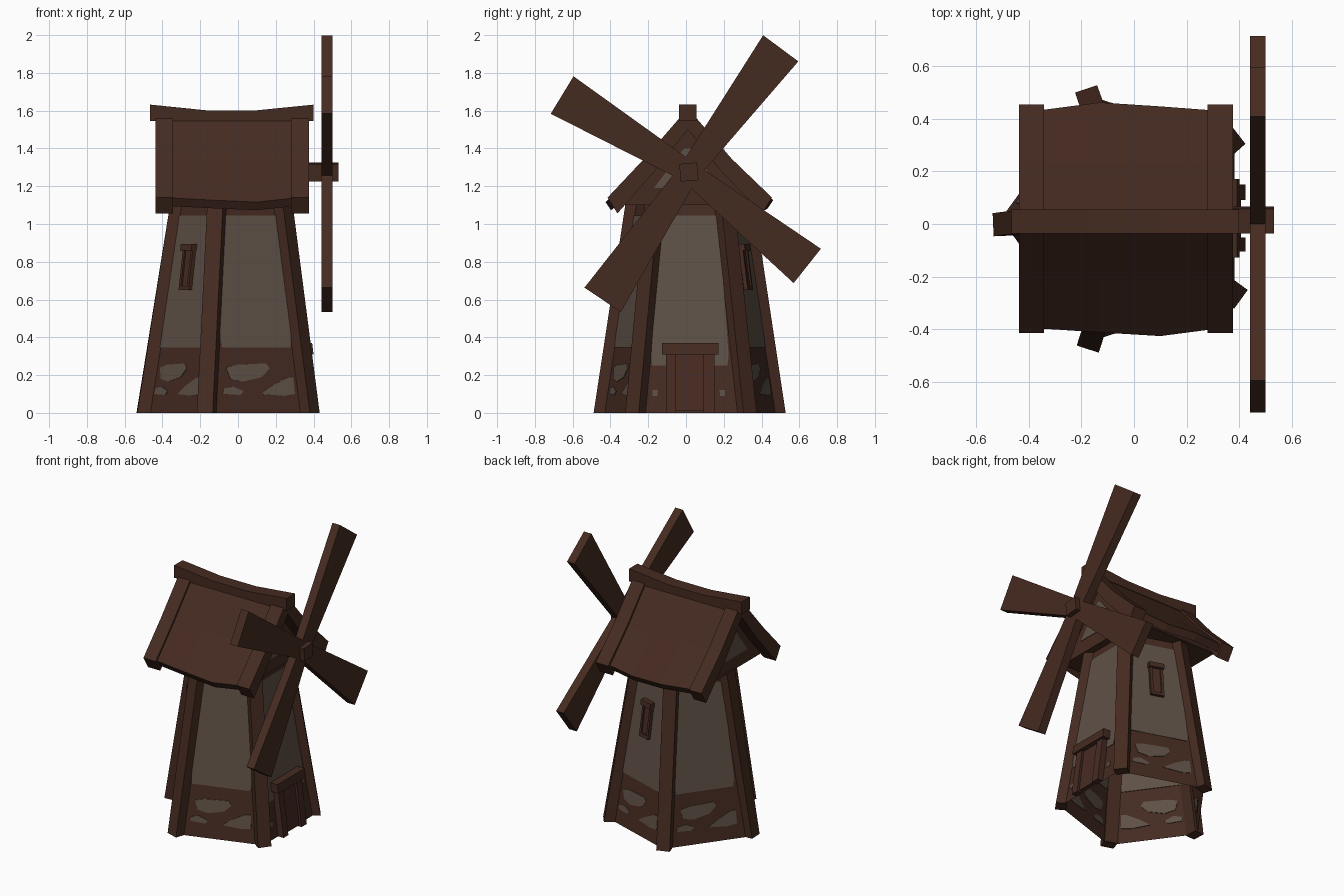
import bpy, bmesh, math
from mathutils import Vector

if "Cube" in bpy.data.objects:
    bpy.data.objects.remove(bpy.data.objects["Cube"])

CX, CY = -0.015, 0.02         # tower axis
TOP = 1.11                    # tower height


def material(name, rgb):
    m = bpy.data.materials.new(name)
    m.diffuse_color = (*rgb, 1)
    m.use_nodes = True
    m.node_tree.nodes["Principled BSDF"].inputs["Base Color"].default_value = m.diffuse_color
    return m


WOOD = material("dark_wood", (0.060, 0.0238, 0.015))
DOOR = material("reddish_wood", (0.064, 0.0243, 0.0165))
PLASTER = material("grey_plaster", (0.112, 0.081, 0.061))


def stack(name, rings, mat, caps=True):
    """Skin a series of equal-length point rings into one solid."""
    bm = bmesh.new()
    vs = [[bm.verts.new(p) for p in r] for r in rings]
    n = len(rings[0])
    for a, b in zip(vs, vs[1:]):
        for i in range(n):
            j = (i + 1) % n
            bm.faces.new((a[i], a[j], b[j], b[i]))
    if caps:
        bm.faces.new(vs[0])
        bm.faces.new(vs[-1])
    bmesh.ops.recalc_face_normals(bm, faces=bm.faces)
    me = bpy.data.meshes.new(name)
    bm.to_mesh(me)
    bm.free()
    me.materials.append(mat)
    ob = bpy.data.objects.new(name, me)
    bpy.context.collection.objects.link(ob)
    return ob


def radius(z):
    return 0.491 - 0.176 * z / 1.1


def polar(deg):
    a = math.radians(deg)
    return Vector((math.cos(a), math.sin(a), 0)), Vector((-math.sin(a), math.cos(a), 0))


def on_wall(deg, t, z, out=0.0):
    """Point on the sloping wall facing deg, t metres sideways, out metres proud."""
    n, s = polar(deg)
    return Vector((CX, CY, z)) + n * (radius(z) * math.cos(math.pi / 5) + out) + s * t


def half_width(z):
    return radius(z) * math.sin(math.pi / 5)


def wall_plate(name, deg, pts, mat, inner=-0.004, outer=0.004, relative=True):
    """Plate on a wall; pts are (sideways, height), sideways as a share of half width."""
    rings = [[on_wall(deg, t * (half_width(z) if relative else 1), z, o) for t, z in pts]
             for o in (inner, outer)]
    return stack(name, rings, mat)


# tower walls: open five-sided tapered shell
walls = []
for z in (0, TOP):
    walls.append([Vector((CX, CY, z)) + polar(36 + 72 * i)[0] * radius(z) for i in range(5)])
stack("tower_walls", walls, WOOD, caps=False)

# corner posts, a few standing slightly askew at the foot
for i, skew in enumerate((1.8, 0.7, 2.5, 0, 0)):
    rings = []
    for z, turn in ((0, skew), (TOP, 0)):
        n, s = polar(36 + 72 * i + turn)
        c = Vector((CX, CY, z))
        r = radius(z)
        rings.append([c + n * (r + d) + s * w for d, w in
                      ((-0.04, -0.044), (0.03, -0.044), (0.03, 0.044), (-0.04, 0.044))])
    stack(f"corner_post_{i}", rings, WOOD)

# plaster panels and worn patches on each wall
PATCHES = [
    [(-0.64, 0.24), (-0.40, 0.255), (0.20, 0.262), (0.27, 0.235), (0.1, 0.19), (-0.3, 0.165), (-0.55, 0.18)],
    [(-0.70, 0.10), (-0.35, 0.095), (-0.28, 0.115), (-0.5, 0.14), (-0.68, 0.13)],
    [(0.05, 0.10), (0.5, 0.09), (0.74, 0.10), (0.74, 0.19), (0.6, 0.185), (0.3, 0.145)],
]
for i in range(5):
    d = 72 * i
    low = 0.25 if i == 0 else 0.345
    wall_plate(f"plaster_panel_{i}", d, [(-0.75, low), (0.75, low), (0.79, low + 0.05), (0.81, 1.02),
               (0.76, 1.045), (-0.76, 1.045), (-0.81, 1.02), (-0.79, low + 0.05)], PLASTER)
    if i:
        for k, p in enumerate(PATCHES):
            wall_plate(f"plaster_patch_{i}_{k}", d, p, PLASTER)
    else:
        for t in (-0.66, 0.62):
            wall_plate("plaster_spot", d, [(t - .05, .09), (t + .05, .09), (t + .05, .12), (t - .05, .12)], PLASTER)


def wall_box(name, deg, t0, t1, z0, z1, out, mat):
    wall_plate(name, deg, [(t0, z0), (t1, z0), (t1, z1), (t0, z1)], mat, 0.0, out, False)


# two small windows
for d in (72, 216):
    wall_box("window_sash", d, -0.03, 0.03, 0.67, 0.86, 0.016, DOOR)
    wall_box("window_jamb_left", d, -0.045, -0.027, 0.65, 0.86, 0.025, WOOD)
    wall_box("window_jamb_right", d, 0.027, 0.045, 0.65, 0.86, 0.025, WOOD)
    wall_box("window_sill", d, -0.045, 0.045, 0.65, 0.672, 0.025, WOOD)
    wall_box("window_lintel", d, -0.05, 0.05, 0.86, 0.895, 0.038, WOOD)

# door on the sail side
wall_box("door_panel", 0, -0.08, 0.08, 0.01, 0.32, 0.026, DOOR)
wall_box("door_jamb_left", 0, -0.125, -0.072, 0, 0.32, 0.042, DOOR)
wall_box("door_jamb_right", 0, 0.072, 0.13, 0, 0.32, 0.042, DOOR)
wall_box("door_lintel", 0, -0.147, 0.152, 0.31, 0.37, 0.058, WOOD)


def roof_ring(x, outer, inner, near=0.0, far=0.0, dz=0.0):
    """Closed cross-section of both slopes; near and far push the two eaves out, dz drops them."""
    def side(p, sgn):
        y, z = p
        if y > 0.3:
            y, z = y + (far if sgn > 0 else near) + 0.01 * sgn, z + dz
        return Vector((x, 0.01 + sgn * y, z))
    ring = [side(p, -1) for p in outer] + [side(p, 1) for p in outer[-2::-1]]
    ring += [side(p, 1) for p in inner] + [side(p, -1) for p in inner[-2::-1]]
    return ring


# sagging roof covering
cover_out = [(0.412, 1.138), (0.222, 1.337), (0, 1.592)]
cover_in = [(0.383, 1.095), (0.185, 1.285), (0, 1.52)]
stack("roof_covering", [roof_ring(x, cover_out, cover_in, n, f, dz) for x, n, f, dz in
      ((-0.36, 0.005, 0, 0), (-0.13, 0.02, 0.03, -0.012), (0.10, 0.034, 0.015, -0.022),
       (0.30, 0.008, 0, 0))], WOOD)

# bargeboards at both gable ends
barge_out = [(0.435, 1.14), (0.232, 1.345), (0, 1.612)]
barge_in = [(0.383, 1.056), (0.18, 1.275), (0, 1.50)]
for name, x0, x1 in (("back_bargeboard", -0.437, -0.343), ("sail_side_bargeboard", 0.28, 0.377)):
    stack(name, [roof_ring(x, barge_out, barge_in) for x in (x0, x1)], WOOD)

# ridge beam, its top dipping in the middle
stack("ridge_beam", [[Vector((x, y, z)) for y, z in ((-0.037, t), (0.055, t), (0.055, 1.545), (-0.037, 1.545))]
      for x, t in ((-0.465, 1.632), (-0.17, 1.602), (0.10, 1.602), (0.40, 1.632))], WOOD)

# gable body with plaster triangles
tri = [(-0.35, 1.10), (0.37, 1.10), (0.195, 1.30), (0.01, 1.53), (-0.175, 1.30)]
stack("gable_body", [[Vector((x, y, z)) for y, z in tri] for x in (-0.35, 0.29)], WOOD)
patch = [(-0.17, 1.19), (0.18, 1.19), (0.02, 1.40), (-0.01, 1.40)]
for x in (-0.35, 0.29):
    stack("gable_plaster", [[Vector((x + o, y, z)) for y, z in patch] for o in (-0.004, 0.004)], PLASTER)

# sail shaft
HUB = Vector((0, 0.015, 1.275))


def in_sail_plane(x, deg, r, w):
    a = math.radians(deg)
    return HUB + Vector((x, r * math.cos(a) - w * math.sin(a), r * math.sin(a) + w * math.cos(a)))


stack("sail_shaft", [[in_sail_plane(x, 5 + 90 * k, 0.047, 0.047) for k in range(4)] for x in (0.28, 0.533)], WOOD)

# four tapered sails
for i, (deg, length) in enumerate(((53.4, 0.816), (148.7, 0.785), (236, 0.816), (321.6, 0.80))):
    shape = [(0.0, -0.056), (length, -0.116), (length, 0.116), (0.0, 0.056)]
    stack(f"sail_{i}", [[in_sail_plane(x, deg, r, w) for r, w in shape] for x in (0.441, 0.499)], WOOD)
